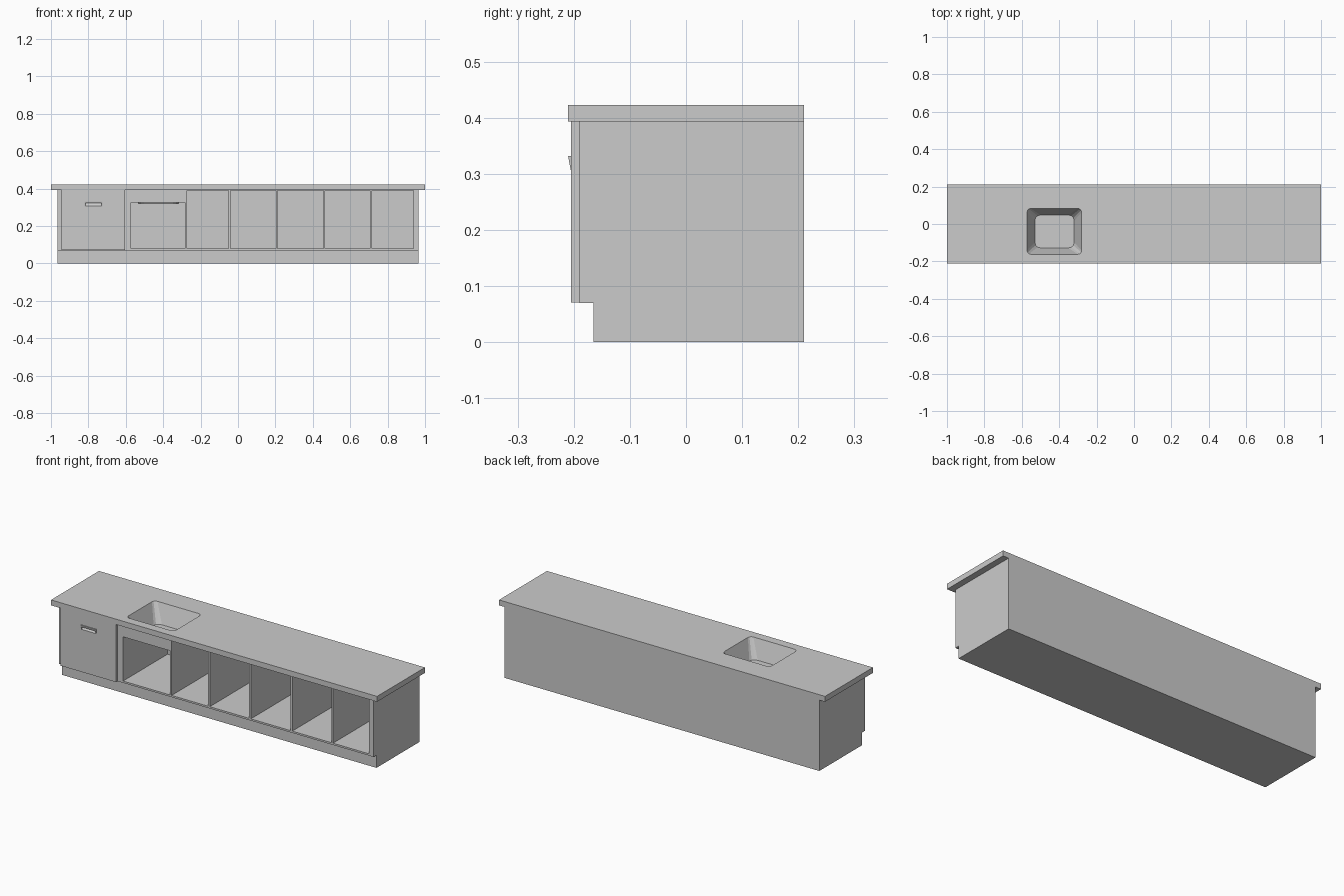
import bpy, bmesh, math

if "Cube" in bpy.data.objects:
    bpy.data.objects.remove(bpy.data.objects["Cube"])


def make(name, bm):
    bmesh.ops.recalc_face_normals(bm, faces=bm.faces)
    me = bpy.data.meshes.new(name)
    bm.to_mesh(me)
    bm.free()
    ob = bpy.data.objects.new(name, me)
    bpy.context.collection.objects.link(ob)
    return ob


def box(name, x0, x1, y0, y1, z0, z1):
    bm = bmesh.new()
    bmesh.ops.create_cube(bm, size=1)
    for v in bm.verts:
        v.co = ((x0 + x1) / 2 + v.co.x * (x1 - x0),
                (y0 + y1) / 2 + v.co.y * (y1 - y0),
                (z0 + z1) / 2 + v.co.z * (z1 - z0))
    return make(name, bm)


def prism(name, profile, x0, x1):
    """Extrude a (y, z) profile along x."""
    bm = bmesh.new()
    face = bm.faces.new([bm.verts.new((x0, y, z)) for y, z in profile])
    ext = bmesh.ops.extrude_face_region(bm, geom=[face])
    bmesh.ops.translate(bm, vec=(x1 - x0, 0, 0),
                        verts=[g for g in ext["geom"] if isinstance(g, bmesh.types.BMVert)])
    return make(name, bm)


def cut(ob, cutter):
    mod = ob.modifiers.new("cut", "BOOLEAN")
    mod.object, mod.operation, mod.solver = cutter, "DIFFERENCE", "EXACT"
    bpy.context.view_layer.objects.active = ob
    bpy.ops.object.modifier_apply(modifier=mod.name)
    bpy.data.objects.remove(cutter)


TOP, UNDER, BASIN_Z = 0.423, 0.393, 0.32
RIM = (-0.572, -0.28, -0.162, 0.083, 0.02)      # x0, x1, y0, y1, corner radius
FLOOR = (-0.53, -0.32, -0.128, 0.048, 0.03)


def basin_loft(name, z_levels, closed_top):
    """Tapered rounded-rectangle loft following the sink walls."""
    bm = bmesh.new()
    rings = []
    for z in z_levels:
        t = (TOP - z) / (TOP - BASIN_Z)
        x0, x1, y0, y1, r = [a + (b - a) * t for a, b in zip(RIM, FLOOR)]
        ring = []
        for k, (cx, cy) in enumerate([(x1 - r, y1 - r), (x0 + r, y1 - r),
                                      (x0 + r, y0 + r), (x1 - r, y0 + r)]):
            for s in range(4):
                a = math.pi / 2 * (k + s / 3)
                ring.append(bm.verts.new((cx + r * math.cos(a), cy + r * math.sin(a), z)))
        rings.append(ring)
    for a, b in zip(rings, rings[1:]):
        for i in range(len(a)):
            j = (i + 1) % len(a)
            bm.faces.new((a[i], a[j], b[j], b[i]))
    bm.faces.new(rings[-1])
    if closed_top:
        bm.faces.new(rings[0])
    return make(name, bm)


# Countertop with sink opening
counter = box("countertop", -1, 1, -0.21, 0.21, UNDER, TOP)
cut(counter, basin_loft("sink_cutter", (TOP + 0.02, UNDER - 0.02), True))

# Sink basin below the counter
basin = basin_loft("sink_basin", (UNDER, BASIN_Z), False)
up = [p for p in basin.data.polygons if len(p.vertices) > 4][0].normal.z > 0
sol = basin.modifiers.new("wall", "SOLIDIFY")
sol.thickness, sol.offset = 0.004, (-1 if up else 1)

# Plinth, carcass floor and back
box("plinth", -0.965, 0.965, -0.165, 0.21, 0, 0.07)
box("carcass_floor", -0.965, 0.965, -0.19, 0.21, 0.07, 0.08)
box("back_panel", -0.572, 0.937, 0.2, 0.21, 0.08, UNDER)

# Closed cabinet block on the left, end panel, sink apron, top rail
box("closed_cabinet", -0.965, -0.572, -0.19, 0.21, 0.08, UNDER)
box("end_panel", 0.937, 0.965, -0.19, 0.21, 0.08, UNDER)
box("sink_apron", -0.572, -0.283, -0.19, -0.175, 0.325, UNDER)
box("top_rail", -0.275, 0.937, -0.19, -0.175, 0.389, UNDER)

# Compartment dividers
for i, x in enumerate((-0.279, -0.045, 0.207, 0.461, 0.711)):
    box(f"divider_{i + 1}", x - 0.005, x + 0.005, -0.19, 0.2, 0.08, UNDER)

# Door with recessed pull
door = box("door", -0.945, -0.605, -0.205, -0.19, 0.071, UNDER)
cut(door, prism("pull_cutter", [(-0.22, 0.307), (-0.205, 0.307), (-0.194, 0.322), (-0.22, 0.322)],
                -0.815, -0.73))
prism("pull_lip", [(-0.204, 0.322), (-0.2085, 0.322), (-0.21, 0.332), (-0.204, 0.332)],
      -0.82, -0.725)
for side, x in (("left", -0.82), ("right", -0.73)):
    prism(f"pull_cheek_{side}", [(-0.204, 0.305), (-0.205, 0.305), (-0.2085, 0.322), (-0.204, 0.322)],
          x, x + 0.005)
